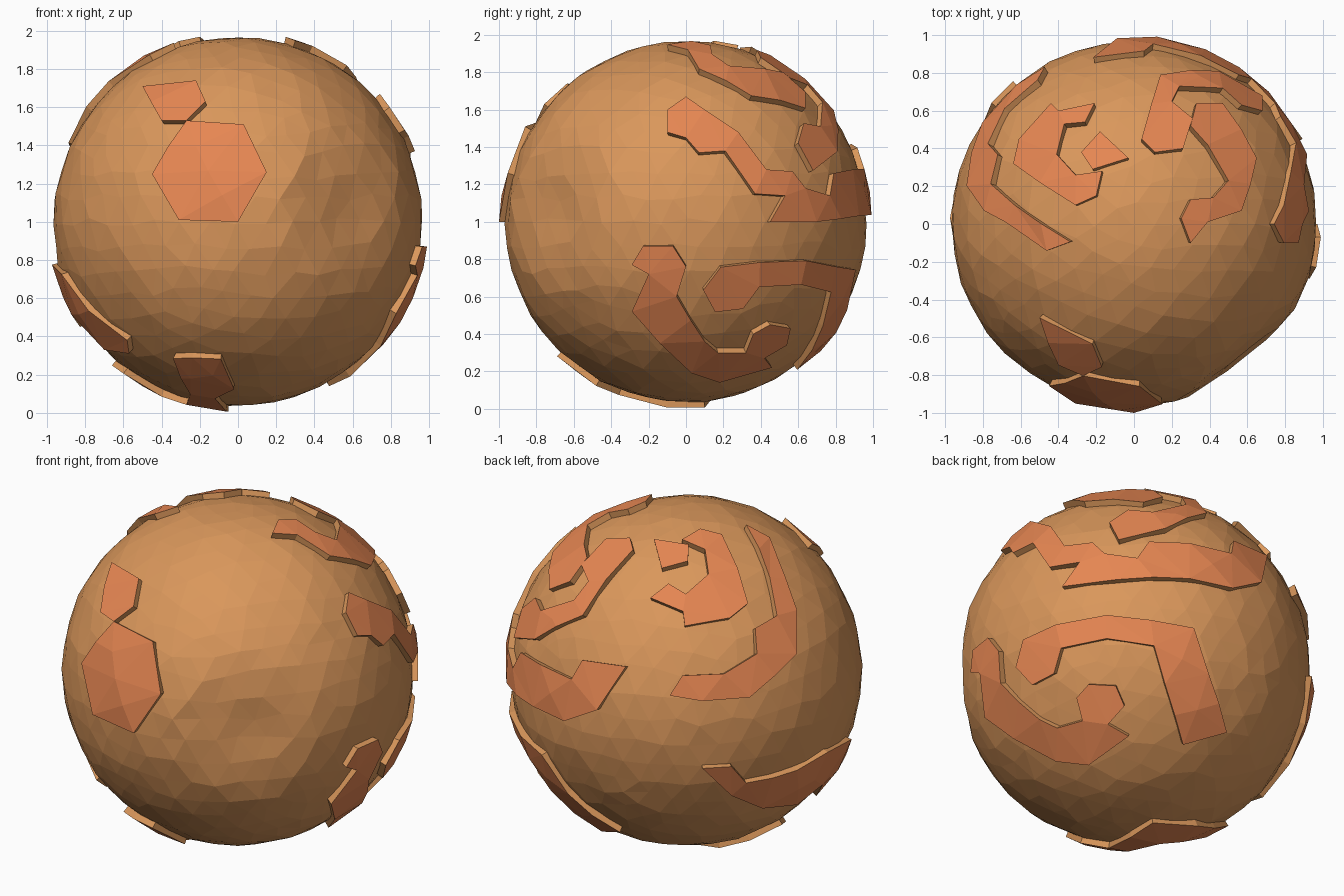
import bpy, bmesh, random
from math import sin, cos, radians, sqrt
from mathutils import Vector
from mathutils.geometry import tessellate_polygon

if "Cube" in bpy.data.objects:
    bpy.data.objects.remove(bpy.data.objects["Cube"])

random.seed(4)
CENTRE = Vector((0, 0, 1))
BODY_R, PLATE_R, ROOT_R = 0.967, 1.0, 0.925


def material(name, rgb):
    m = bpy.data.materials.new(name)
    m.diffuse_color = (*rgb, 1)
    m.use_nodes = True
    m.node_tree.nodes["Principled BSDF"].inputs["Base Color"].default_value = m.diffuse_color
    return m


TAN = material("tan", (0.70, 0.31, 0.105))
RUST = material("rust", (0.79, 0.24, 0.085))


def view(azimuth, elevation, lift=0):
    """Return a function that lifts flat outline points onto the unit sphere."""
    a, e = radians(azimuth), radians(elevation)
    c = Vector((sin(a) * cos(e), -cos(a) * cos(e), sin(e)))
    r = Vector((cos(a), sin(a), 0))
    up = c.cross(r)

    def onto(*pts):
        out = []
        for u, v in pts:
            v -= lift
            out.append((r * u + up * v + c * sqrt(max(0, 1 - u * u - v * v))).normalized())
        return out
    return onto


front, right, top = view(0, 0, 1), view(90, 0, 1), view(0, 90)
bottom, back_left, back_right = view(0, -90), view(215, 25), view(140, -28)


def finish(bm, name, mats):
    me = bpy.data.meshes.new(name)
    bm.to_mesh(me)
    bm.free()
    for m in mats:
        me.materials.append(m)
    ob = bpy.data.objects.new(name, me)
    ob.location = CENTRE
    bpy.context.collection.objects.link(ob)
    return ob


def plate(name, dirs):
    """Raised faceted plate that follows the ball inside an outline."""
    mid = sum(dirs, Vector()).normalized()
    ax = mid.orthogonal().normalized()
    ay = mid.cross(ax)
    flat = []
    for d in dirs:
        k = d.angle(mid)
        t = Vector((d.dot(ax), d.dot(ay), 0))
        flat.append(t.normalized() * k)
    bm = bmesh.new()
    vs = [bm.verts.new(d) for d in dirs]
    for tri in tessellate_polygon([flat]):
        bm.faces.new([vs[i] for i in tri])
    bmesh.ops.beautify_fill(bm, faces=bm.faces[:], edges=bm.edges[:])
    for _ in range(4):
        far = [e for e in bm.edges if e.calc_length() > 0.32]
        if not far:
            break
        bmesh.ops.subdivide_edges(bm, edges=far, cuts=1)
        bmesh.ops.triangulate(bm, faces=bm.faces[:])
        for v in bm.verts:
            v.co.normalize()
    for v in bm.verts:
        v.co = v.co.normalized() * ROOT_R
    res = bmesh.ops.extrude_face_region(bm, geom=bm.faces[:])["geom"]
    caps = {g for g in res if isinstance(g, bmesh.types.BMFace)}
    for g in res:
        if isinstance(g, bmesh.types.BMVert):
            g.co = g.co.normalized() * PLATE_R
    for f in bm.faces:
        f.material_index = 0 if f in caps else 1
    bmesh.ops.recalc_face_normals(bm, faces=bm.faces[:])
    finish(bm, name, (RUST, TAN))


# Faceted ball with a shallow dent at the front right
bm = bmesh.new()
bmesh.ops.create_icosphere(bm, subdivisions=4, radius=1)
dent = Vector((0.62, -0.76, 0.06)).normalized()
for v in bm.verts:
    d = v.co.normalized()
    k = min(1, d.angle(dent) / 0.40)
    depth = 0.06 * (1 - k * k) * random.uniform(0.7, 1.2)
    slide = Vector([random.uniform(-1, 1) for _ in range(3)]) * 0.022
    v.co = (d + slide).normalized() * (BODY_R + random.uniform(-0.006, 0.004) - depth)
finish(bm, "ball_body", (TAN,))

# Front plates
plate("front_hexagon_plate", front(
    (-.27, 1.53), (.03, 1.51), (.15, 1.26), (0, 1.0), (-.31, 1.01), (-.45, 1.25)))
plate("front_small_plate", front(
    (-.5, 1.71), (-.22, 1.74), (-.17, 1.63), (-.27, 1.53), (-.4, 1.53)))

# Top plates
plate("top_back_hook", top(
    (.04, .45), (.14, .79), (.45, .81), (.68, .68), (.68, .6), (.57, .63), (.47, .72),
    (.24, .73), (.2, .65), (.31, .56), (.26, .4), (.11, .38)))
plate("top_right_hook", top(
    (.33, .64), (.47, .64), (.65, .35), (.57, .07), (.39, .01), (.3, -.1), (.25, .03),
    (.3, .13), (.42, .14), (.5, .23), (.39, .42), (.3, .52)))
plate("top_left_curl", top(
    (-.64, .32), (-.61, .45), (-.44, .64), (-.4, .6), (-.21, .64), (-.26, .54), (-.37, .53),
    (-.41, .37), (-.31, .26), (-.17, .28), (-.2, .15), (-.31, .1), (-.5, .22)))
plate("top_left_chip", top((-.18, .49), (-.03, .35), (-.22, .29), (-.28, .38)))

# Long bands around the sides
plate("right_middle_band",
      right((-.1, 1.6), (0, 1.67), (.1, 1.6), (.28, 1.48), (.43, 1.28), (.57, 1.27),
            (.64, 1.18), (.77, 1.14), (.79, 1.26))
      + back_left((-.8, .03), (-.63, -.05), (-.57, .055), (-.33, .02), (-.49, -.22),
                  (-.67, -.28), (-.84, -.2))
      + right((.7, 1.0), (.45, 1.0), (.53, 1.14), (.37, 1.15), (.21, 1.38), (.07, 1.37),
              (0, 1.45), (-.1, 1.48)))
plate("right_lower_curl", right(
    (-.23, .87), (-.07, .87), (0, .76), (-.05, .6), (.1, .36), (.17, .3), (.32, .3),
    (.36, .4), (.45, .45), (.56, .43), (.54, .34), (.42, .27), (.46, .22), (.18, .14),
    (.03, .19), (-.14, .35), (-.29, .52), (-.2, .72), (-.29, .77)))
plate("back_right_arch", back_right(
    (-.65, -.01), (-.61, .14), (-.43, .22), (-.15, .27), (.33, .2), (.41, -.05),
    (.51, -.37), (.27, -.44), (.17, -.11), (.11, .1), (-.15, .14), (-.4, .09),
    (-.44, -.05), (-.56, -.11)))
plate("left_upper_band", back_left(
    (.33, .8), (.46, .73), (.55, .5), (.61, .33), (.61, .09), (.35, -.15), (.09, -.17),
    (-.09, -.14), (-.02, -.03), (.21, -.02), (.39, .09), (.38, .23), (.5, .3), (.46, .51)))
plate("left_lower_band",
      back_left((.09, -.54), (.25, -.53), (.33, -.62), (.61, -.55), (.78, -.45), (.91, -.38))
      + front((-.58, .38), (-.57, .31), (-.7, .33))
      + back_left((.75, -.63), (.61, -.74), (.42, -.76), (.25, -.69)))

# Underside plate curling up to the front
plate("underside_band", bottom(
    (-.34, .61), (-.24, .66), (-.09, .69), (-.02, .48), (-.12, .36), (-.06, .1), (-.05, -.1),
    (-.33, -.15), (-.5, -.1), (-.66, -.02), (-.6, .1), (-.4, .06), (-.27, .1), (-.25, .35)))
